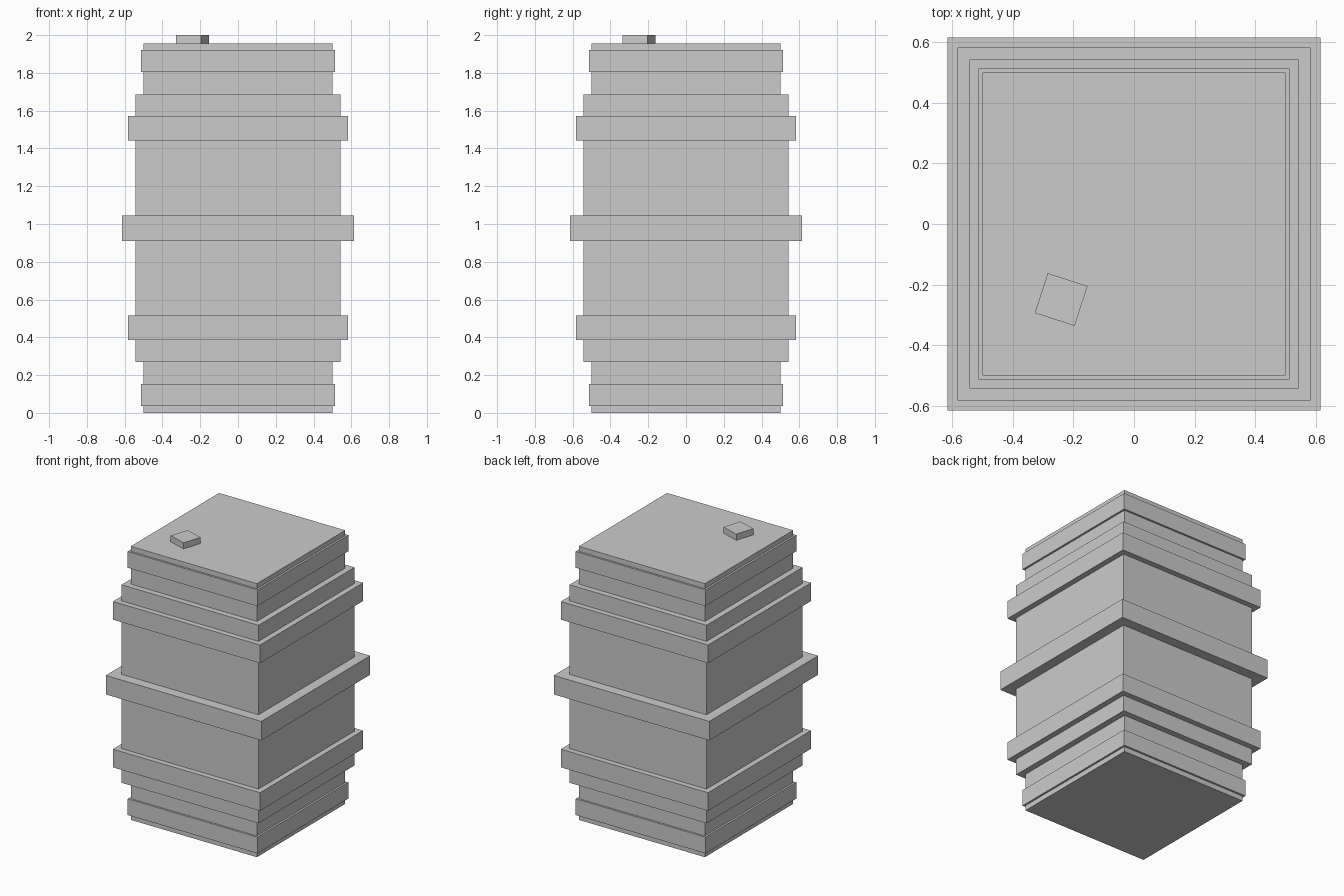
import bpy
from math import radians

if "Cube" in bpy.data.objects:
    bpy.data.objects.remove(bpy.data.objects["Cube"])


def block(name, half, z0, z1, loc=(0, 0), turn=0):
    """Square block of half-width `half` spanning z0..z1."""
    bpy.ops.mesh.primitive_cube_add(size=1, location=(*loc, (z0 + z1) / 2),
                                    rotation=(0, 0, radians(turn)))
    ob = bpy.context.object
    ob.name = name
    ob.scale = (2 * half, 2 * half, z1 - z0)
    return ob


HEIGHT = 1.956

# Barrel body: narrow full-height core with a wider belly
block("barrel_core", 0.499, 0, HEIGHT)
block("barrel_belly", 0.542, 0.27, HEIGHT - 0.27)

# Hoops: middle one, then pairs mirrored about mid-height
block("middle_hoop", 0.615, 0.91, 1.046)
for name, half, z0, z1 in [("end_hoop", 0.513, 0.036, 0.152),
                           ("belly_hoop", 0.582, 0.385, 0.515)]:
    block("lower_" + name, half, z0, z1)
    block("upper_" + name, half, HEIGHT - z1, HEIGHT - z0)

# Turned stopper on the lid
block("stopper", 0.069, HEIGHT - 0.01, 2.0, loc=(-0.24, -0.249), turn=-18)
